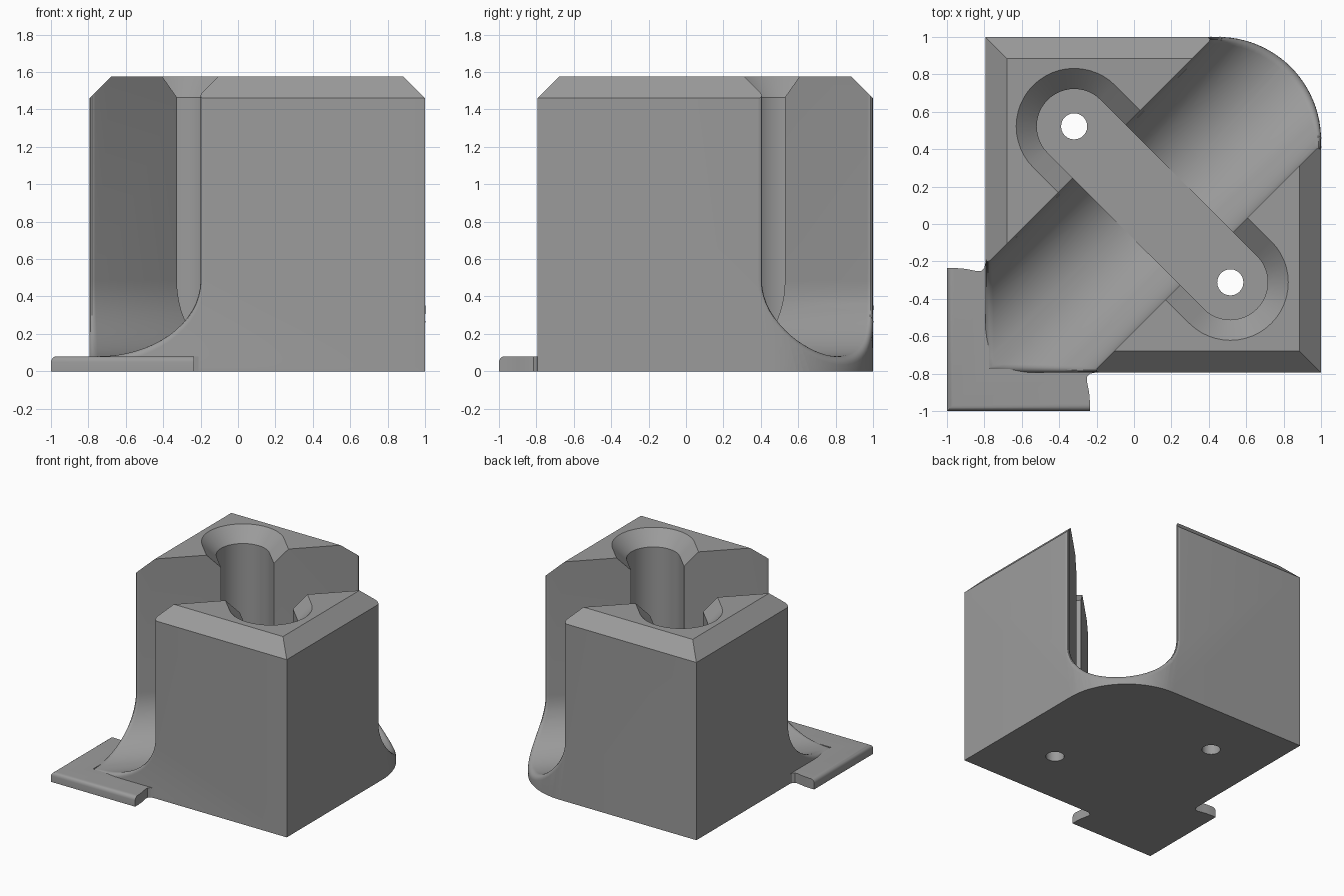
import bpy, bmesh, math
from mathutils import Vector

if "Cube" in bpy.data.objects:
    bpy.data.objects.remove(bpy.data.objects["Cube"])

LO, HI, TOP = -0.795, 1.0, 1.575       # block extents and height
HALF, FLOOR = 0.405, 0.08              # channel half width and floor height
DIAG = Vector((1, 1, 0)).normalized()

grey = bpy.data.materials.new("plain grey")
grey.diffuse_color = (0.33, 0.33, 0.33, 1)
grey.use_nodes = True
grey.node_tree.nodes["Principled BSDF"].inputs["Base Color"].default_value = grey.diffuse_color


def loft(name, loops):
    """Closed solid through a stack of equal-length point loops."""
    bm = bmesh.new()
    rings = [[bm.verts.new(p) for p in lp] for lp in loops]
    n = len(rings[0])
    for a, b in zip(rings, rings[1:]):
        for i in range(n):
            j = (i + 1) % n
            bm.faces.new((a[i], a[j], b[j], b[i]))
    bm.faces.new(rings[0][::-1])
    bm.faces.new(rings[-1])
    bmesh.ops.recalc_face_normals(bm, faces=bm.faces)
    me = bpy.data.meshes.new(name)
    bm.to_mesh(me)
    bm.free()
    ob = bpy.data.objects.new(name, me)
    bpy.context.collection.objects.link(ob)
    return ob


def at_z(pts, z):
    return [(x, y, z) for x, y in pts]


def boolean(target, cutter, op='DIFFERENCE'):
    mod = target.modifiers.new("cut", 'BOOLEAN')
    mod.operation, mod.solver, mod.object = op, 'EXACT', cutter
    dg = bpy.context.evaluated_depsgraph_get()
    me = bpy.data.meshes.new_from_object(target.evaluated_get(dg))
    target.modifiers.clear()
    target.data = me
    bpy.data.objects.remove(cutter)


def finish(ob):
    ob.data.materials.clear()
    ob.data.materials.append(grey)
    bpy.ops.object.select_all(action='DESELECT')
    ob.select_set(True)
    bpy.context.view_layer.objects.active = ob
    bpy.ops.object.shade_smooth_by_angle(angle=math.radians(30))


def arc(cx, cy, r, a0, a1, n):
    return [(cx + r * math.cos(math.radians(a0 + (a1 - a0) * i / n)),
             cy + r * math.sin(math.radians(a0 + (a1 - a0) * i / n)))
            for i in range(n + 1)]


# Block with one rounded back corner
outline = [(LO, HI), (LO, LO), (HI, LO)] + arc(0.45, 0.45, 0.55, 0, 90, 24)
block = loft("holder_block", [at_z(outline, 0), at_z(outline, TOP + 0.2)])

# U-shaped channel along the diagonal
side = Vector((1, -1, 0)).normalized()
u = [(HALF, 2.2)] + [(-x, y) for x, y in arc(0, FLOOR + HALF, HALF, 180, 360, 32)] + [(-HALF, 2.2)]
u = [(HALF, 2.2)] + arc(0, FLOOR + HALF, HALF, 360, 180, 32) + [(-HALF, 2.2)]
boolean(block, loft("channel_cutter",
                    [[side * s + DIAG * t + Vector((0, 0, z)) for s, z in u] for t in (-2, 2)]))

# Rounded channel mouths
bm = bmesh.new()
bm.from_mesh(block.data)
bmesh.ops.remove_doubles(bm, verts=bm.verts, dist=1e-4)
bm.normal_update()


def in_channel(f):
    z = f.calc_center_median().z
    return abs(f.normal.dot(DIAG)) < 1e-3 and 0.05 < z < TOP + 0.15


def is_outer(f):
    return abs(f.normal.z) < 1e-3 and abs(f.normal.dot(DIAG)) > 0.1


mouth = [e for e in bm.edges if len(e.link_faces) == 2 and
         any(in_channel(f) for f in e.link_faces) and any(is_outer(f) for f in e.link_faces)]
bmesh.ops.bevel(bm, geom=mouth, offset=0.045, offset_type='OFFSET', segments=5,
                profile=0.5, affect='EDGES', clamp_overlap=False)
bm.to_mesh(block.data)
bm.free()

# Chamfered top rim
def square(grow):
    a, b = LO - grow, HI + grow
    return [(a, a), (b, a), (b, b), (a, b)]


boolean(block, loft("rim_cutter", [at_z(square(1.46 + 0.1), -0.1),
                                   at_z(square(-0.115), TOP)]), 'INTERSECT')

# Countersunk slot across the channel
ENDS = [(-0.32, 0.522), (0.515, -0.312)]


def stadium(r):
    return arc(*ENDS[0], r, 45, 225, 24) + arc(*ENDS[1], r, 225, 405, 24)


boolean(block, loft("slot_cutter", [at_z(stadium(0.2), FLOOR - 0.001), at_z(stadium(0.2), 1.465),
                                    at_z(stadium(0.34), TOP + 0.03)]))

# Screw holes
for c in ENDS:
    hole = arc(*c, 0.07, 0, 345, 23)
    boolean(block, loft("hole_cutter", [at_z(hole, -0.1), at_z(hole, 0.3)]))
finish(block)

# Corner lip around the front left of the block
end = [(-1, -1), (-0.235, -1), (-0.235, -0.96), (-0.24, -0.9), (-0.252, -0.84),
       (-0.25, -0.815), (-0.235, -0.8), (-0.2, -0.793), (-0.2, -0.775)]
lip_outline = end + [(-0.775, -0.775)] + [(y, x) for x, y in end[:0:-1]]
lip = loft("corner_lip", [at_z(lip_outline, 0), at_z(lip_outline, FLOOR)])
bm = bmesh.new()
bm.from_mesh(lip.data)
rim = [e for e in bm.edges if all(v.co.z > 0.05 for v in e.verts) and
       any(all(abs(v.co[k] + 1) < 1e-4 for v in e.verts) for k in (0, 1))]
bmesh.ops.bevel(bm, geom=rim, offset=0.03, segments=4, profile=0.5, affect='EDGES')
bm.to_mesh(lip.data)
bm.free()
finish(lip)
